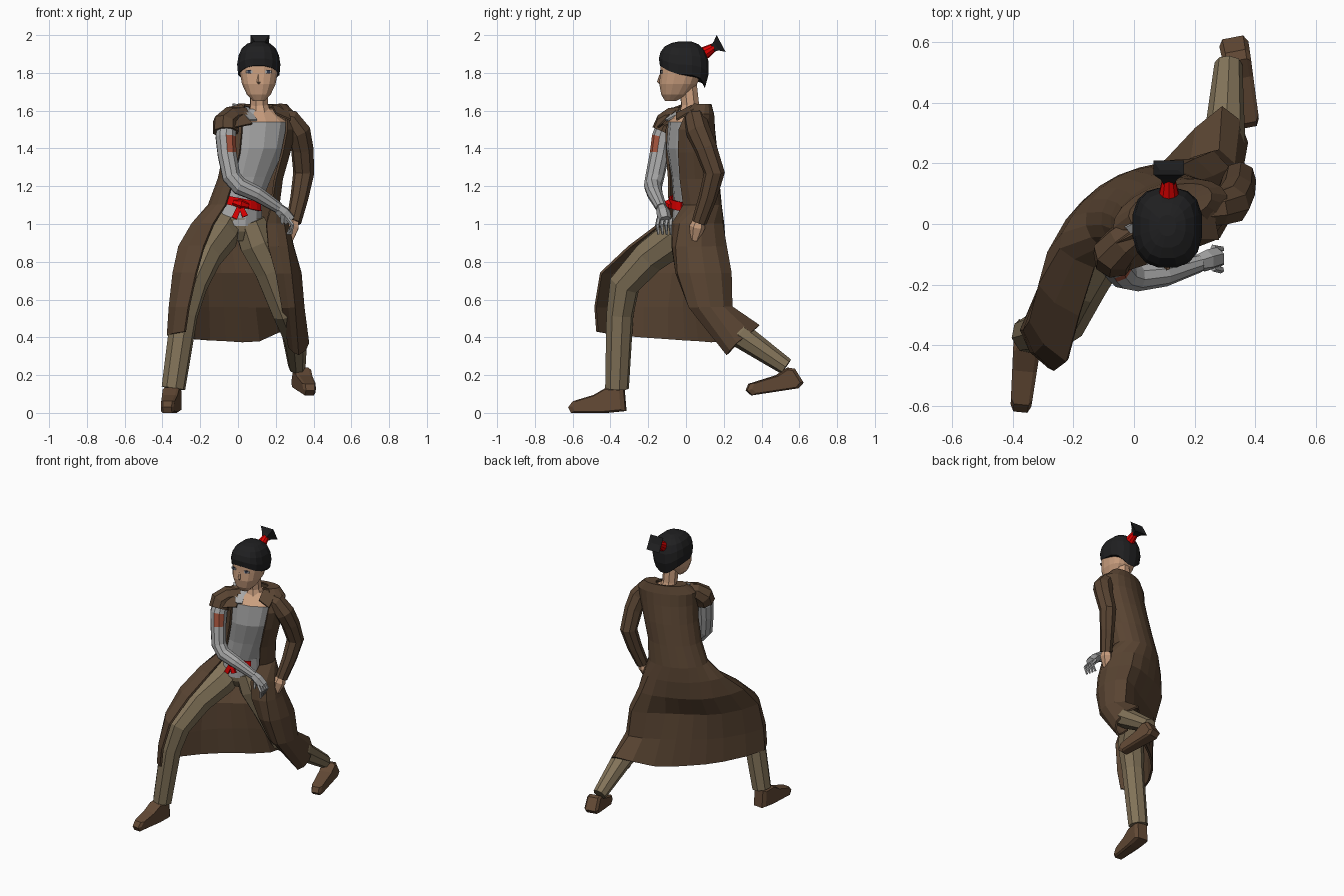
import bpy, bmesh, math
from mathutils import Vector, Matrix


def material(name, r, g, b):
    m = bpy.data.materials.new(name)
    m.diffuse_color = (r, g, b, 1)
    return m


COAT = material("coat brown", 0.10, 0.058, 0.032)
BOOT = material("boot brown", 0.125, 0.068, 0.036)
PANTS = material("khaki", 0.225, 0.172, 0.1)
SHIRT = material("shirt grey", 0.39, 0.39, 0.39)
SKIN = material("skin", 0.60, 0.35, 0.215)
HAIR = material("hair black", 0.014, 0.014, 0.015)
RED = material("bright red", 0.72, 0.0, 0.0)
PATCH = material("rust patch", 0.40, 0.095, 0.05)
EYE = material("eye dark", 0.03, 0.04, 0.07)


def make(name, bm, *mats):
    bmesh.ops.recalc_face_normals(bm, faces=bm.faces)
    me = bpy.data.meshes.new(name)
    bm.to_mesh(me)
    bm.free()
    for m in mats:
        me.materials.append(m)
    ob = bpy.data.objects.new(name, me)
    bpy.context.collection.objects.link(ob)
    return ob


def loft(name, rings, *mats, closed=True, cap=True, rule=None):
    bm = bmesh.new()
    rows = [[bm.verts.new(p) for p in r] for r in rings]
    n = len(rows[0])
    for a, b in zip(rows, rows[1:]):
        for i in range(n if closed else n - 1):
            j = (i + 1) % n
            bm.faces.new((a[i], a[j], b[j], b[i]))
    if closed and cap:
        bm.faces.new(rows[0])
        bm.faces.new(rows[-1])
    bmesh.ops.recalc_face_normals(bm, faces=bm.faces)
    bm.normal_update()
    if rule:
        for f in bm.faces:
            f.material_index = rule(f.calc_center_median(), f.normal)
    return make(name, bm, *mats)


def tube(name, path, *mats, sides=8, flat=1.0, rule=None):
    """path of (x, y, z, radius); rings turn with the path"""
    pts = [Vector(p[:3]) for p in path]
    u = Vector((1, 0.05, 0.02))
    rings = []
    for i, p in enumerate(pts):
        t = (pts[min(i + 1, len(pts) - 1)] - pts[max(i - 1, 0)]).normalized()
        if abs(u.dot(t)) > 0.95:
            u = Vector((0, 1, 0))
        u = (u - t * u.dot(t)).normalized()
        v = t.cross(u)
        r = path[i][3]
        rings.append([p + u * r * math.cos(a) + v * r * flat * math.sin(a)
                      for a in (2 * math.pi * (k + 0.5) / sides for k in range(sides))])
    return loft(name, rings, *mats, rule=rule)


def oval(z, cx, cy, rx, ry, twist, a0=0, a1=360, n=12, closed=True):
    """oval ring, or arc of one, twisted about z"""
    c, s = math.cos(math.radians(twist)), math.sin(math.radians(twist))
    out = []
    for k in range(n):
        a = math.radians(a0 + (a1 - a0) * k / (n if closed else n - 1))
        x, y = rx * math.cos(a), ry * math.sin(a)
        out.append((cx + x * c - y * s, cy + x * s + y * c, z))
    return out


def resample(pts, per=2):
    """smooth curve through points"""
    p = [Vector(q) for q in pts]
    p = [2 * p[0] - p[1]] + p + [2 * p[-1] - p[-2]]
    out = []
    for i in range(1, len(p) - 2):
        a, b, c, d = p[i - 1:i + 3]
        for k in range(per):
            t = k / per
            out.append(0.5 * (2 * b + (c - a) * t + (2 * a - 5 * b + 4 * c - d) * t * t
                              + (3 * b - a - 3 * c + d) * t ** 3))
    return out + [p[-2]]


# Shirt torso with bare skin at the collar
torso = [(0.99, 0, 0.035, 0.135, 0.105, 22), (1.12, 0.012, 0.035, 0.12, 0.10, 20),
         (1.25, 0.055, 0.03, 0.13, 0.105, 18), (1.4, 0.10, 0.015, 0.155, 0.115, 18),
         (1.54, 0.12, 0.01, 0.17, 0.095, 18), (1.61, 0.115, 0.035, 0.07, 0.055, 15)]
loft("shirt", [oval(*r) for r in torso], SHIRT, SKIN,
     rule=lambda c, n: int(c.z > 1.55 and 0.07 < c.x < 0.22))
loft("pelvis", [oval(0.91, 0.0, 0.03, 0.07, 0.06, 22), oval(0.96, 0, 0.03, 0.135, 0.09, 22),
                oval(1.03, 0, 0.035, 0.138, 0.105, 22)], PANTS)

# Long coat: open arcs for the back, splined rows for the skirt
upper = [(1.625, 0.115, 0.06, 0.07, 0.045, 17), (1.63, 0.12, 0.06, 0.14, 0.06, 17),
         (1.58, 0.12, 0.035, 0.19, 0.095, 18),
         (1.5, 0.12, 0.02, 0.185, 0.12, 18), (1.38, 0.10, 0.025, 0.175, 0.13, 18),
         (1.24, 0.065, 0.035, 0.17, 0.13, 18), (1.1, 0.03, 0.045, 0.19, 0.13, 20)]
hem_z = (0.35, 0.31, 0.37, 0.46, 0.38, 0.38, 0.39, 0.41, 0.43)
skirt = [
    (1.0, [(0.15, -0.07), (0.24, -0.03), (0.26, 0.08), (0.16, 0.19), (0.02, 0.18),
           (-0.11, 0.12), (-0.2, 0.02), (-0.24, -0.08), (-0.13, -0.14)]),
    (0.88, [(0.16, -0.07), (0.26, -0.05), (0.29, 0.08), (0.2, 0.21), (0.04, 0.175),
            (-0.11, 0.11), (-0.22, 0.01), (-0.31, -0.2), (-0.18, -0.30)]),
    (0.74, [(0.2, -0.04), (0.28, -0.04), (0.33, 0.1), (0.26, 0.235), (0.07, 0.13),
            (-0.09, 0.04), (-0.23, -0.07), (-0.34, -0.32), (-0.22, -0.45)]),
    (0.56, [(0.235, 0.04), (0.30, 0.02), (0.345, 0.13), (0.28, 0.24), (0.09, 0.16),
            (-0.08, 0.05), (-0.23, -0.09), (-0.36, -0.35), (-0.26, -0.48)]),
    (hem_z, [(0.27, 0.26), (0.32, 0.22), (0.37, 0.27), (0.29, 0.385), (0.11, 0.21),
             (-0.07, 0.07), (-0.23, -0.09), (-0.37, -0.35), (-0.28, -0.47)])]
rows = [oval(*r, -52, 225, 17, False) for r in upper]
for z, xy in skirt:
    zs = z if isinstance(z, tuple) else (z,) * 9
    rows.append(resample([(x, y, h) for (x, y), h in zip(xy, zs)]))
coat = loft("coat", rows, COAT, closed=False)
sol = coat.modifiers.new("thickness", "SOLIDIFY")
sol.thickness, sol.offset = 0.014, 0

# Lapels and shirt collar
for name, pts, mat in (
        ("right_lapel", [(-0.06, -0.06, 1.615), (0.02, -0.02, 1.63), (0.075, -0.12, 1.53), (-0.02, -0.15, 1.51)], COAT),
        ("left_lapel", [(0.26, 0.06, 1.615), (0.18, 0.03, 1.625), (0.2, -0.05, 1.585), (0.28, -0.05, 1.55)], COAT),
        ("right_collar", [(-0.03, -0.01, 1.635), (0.05, 0.03, 1.62), (0.1, -0.095, 1.55), (0.06, -0.11, 1.55)], SHIRT)):
    bm = bmesh.new()
    bm.faces.new([bm.verts.new(p) for p in pts])
    m = make(name, bm, mat).modifiers.new("thickness", "SOLIDIFY")
    m.thickness, m.offset = 0.01, 0

# Sash across the front with knot and tails
sash = [[(x, y, z - 0.2 * (x - 0.01)) for x, y, z in oval(h, 0.008, 0.03, r, r - 0.02, 20, -172, -50, 9, False)]
        for h, r in ((1.09, 0.134), (1.137, 0.132))]
m = loft("sash", sash, RED, closed=False).modifiers.new("thickness", "SOLIDIFY")
m.thickness, m.offset = 0.012, 0
tube("sash_knot", [(-0.025, -0.088, 1.115, 0.014), (0.015, -0.095, 1.105, 0.026), (0.055, -0.082, 1.095, 0.014)], RED, sides=6)
for i, x in enumerate((-0.02, 0.038)):
    tube(f"sash_tail_{i + 1}", [(0.012, -0.093, 1.1, 0.016), (x, -0.1, 1.03 + i * 0.01, 0.022)], RED, sides=4, flat=0.5)

# Trouser legs
tube("right_leg", [(-0.06, 0.03, 1.01, 0.09), (-0.10, -0.04, 0.94, 0.105), (-0.18, -0.19, 0.83, 0.095),
                   (-0.245, -0.325, 0.68, 0.085), (-0.285, -0.35, 0.52, 0.073), (-0.342, -0.365, 0.13, 0.064)], PANTS)
tube("left_leg", [(0.06, 0.03, 1.01, 0.09), (0.10, 0.04, 0.9, 0.10), (0.17, 0.07, 0.76, 0.09),
                  (0.25, 0.13, 0.54, 0.078), (0.30, 0.29, 0.41, 0.068), (0.312, 0.53, 0.245, 0.046)], PANTS)


# Boots: side profile extruded, slightly narrower at the toe
def boot(name, heel, yaw, pitch, prof):
    M = Matrix.Translation(heel) @ Matrix.Rotation(yaw, 4, 'Z') @ Matrix.Rotation(pitch, 4, 'X')
    rings = [[M @ Vector((s * (0.05 - 0.055 * l), -l, z)) for l, z in prof] for s in (-1, -0.7, 0.7, 1)]
    for r in (rings[0], rings[-1]):
        mid = sum(r, Vector()) / len(r)
        r[:] = [mid + (p - mid) * 0.85 for p in r]
    loft(name, rings, BOOT)


boot("right_boot", (-0.345, -0.318, 0.0), -0.10, 0,
     [(0, 0.01), (0.1, 0), (0.29, 0), (0.305, 0.03), (0.28, 0.062), (0.17, 0.095), (0.1, 0.135), (0.01, 0.13)])
boot("left_boot", (0.325, 0.62, 0.135), 0.19, 0.15,
     [(0, 0.025), (0.03, 0.0), (0.28, 0), (0.305, 0.03), (0.285, 0.062), (0.13, 0.085), (0.065, 0.115), (0.035, 0.105)])

# Covered left arm and bare hand
tube("left_sleeve", [(0.2, 0.04, 1.57, 0.05), (0.275, 0.05, 1.55, 0.06), (0.32, 0.065, 1.49, 0.066), (0.34, 0.105, 1.4, 0.06),
                     (0.348, 0.15, 1.27, 0.056), (0.325, 0.115, 1.14, 0.048), (0.295, 0.07, 1.01, 0.04)], COAT)
tube("left_hand", [(0.295, 0.07, 1.03, 0.026), (0.285, 0.06, 0.985, 0.042), (0.27, 0.045, 0.915, 0.024)], SKIN, sides=6)

# Grey right arm with short sleeve, painted patch and fingers
tube("right_sleeve", [(0.03, -0.01, 1.57, 0.055), (-0.035, -0.06, 1.56, 0.064), (-0.065, -0.095, 1.53, 0.072),
                      (-0.065, -0.115, 1.485, 0.07)], COAT)
tube("right_arm", [(-0.06, -0.10, 1.54, 0.05), (-0.065, -0.125, 1.46, 0.056), (-0.058, -0.14, 1.37, 0.052),
                   (-0.035, -0.165, 1.25, 0.05), (0.01, -0.175, 1.2, 0.048), (0.1, -0.165, 1.16, 0.042),
                   (0.215, -0.13, 1.085, 0.03)], SHIRT, PATCH, sides=10,
     rule=lambda c, n: int(1.37 < c.z < 1.46 and n.dot(Vector((0.55, -0.83, 0))) > 0.7))
tube("right_hand", [(0.205, -0.13, 1.09, 0.028), (0.24, -0.12, 1.06, 0.036), (0.275, -0.11, 1.02, 0.034)], SHIRT, sides=6)
for i in range(4):
    y = -0.145 + 0.022 * i
    tube(f"finger_{i + 1}", [(0.262, y, 1.03, 0.012), (0.288, y * 1.05, 0.995, 0.011), (0.28 - 0.006 * i, y, 0.945, 0.007)],
         SHIRT, sides=5)
tube("thumb", [(0.235, -0.14, 1.05, 0.012), (0.235, -0.15, 1.0, 0.008)], SHIRT, sides=5)


# Head: neck, face, nose, eyes
def squarish(z, cx, cy, rx, ry, n=16, e=0.8):
    out = []
    for k in range(n):
        a = 2 * math.pi * (k + 0.5) / n
        c, s = math.cos(a), math.sin(a)
        out.append((cx + rx * math.copysign(abs(c) ** e, c), cy + ry * math.copysign(abs(s) ** e, s), z))
    return out


HX = 0.11
tube("neck", [(0.117, 0.025, 1.555, 0.075), (0.112, 0.022, 1.63, 0.05), (HX, 0.01, 1.74, 0.05)], SKIN)
face = [(1.652, -0.112, -0.05, 0.032), (1.685, -0.132, 0.01, 0.064), (1.74, -0.143, 0.06, 0.09),
        (1.80, -0.138, 0.085, 0.102), (1.86, -0.136, 0.095, 0.105), (1.92, -0.09, 0.07, 0.07)]
loft("face", [squarish(z, HX, (f + b) / 2, w, (b - f) / 2) for z, f, b, w in face], SKIN)
tube("nose", [(HX, -0.137, 1.79, 0.004), (HX, -0.143, 1.752, 0.011), (HX, -0.137, 1.742, 0.005)], SKIN, sides=5)
for name, s in (("right_eye", -1), ("left_eye", 1)):
    for part, w, h, d, mat in (("_white", 0.036, 0.014, 0.007, SHIRT), ("_pupil", 0.016, 0.017, 0.009, EYE)):
        bm = bmesh.new()
        bmesh.ops.create_cube(bm, size=1, matrix=Matrix.Translation((HX + s * 0.05, -0.1315, 1.806))
                              @ Matrix.Rotation(s * 0.2, 4, 'Z') @ Matrix.Diagonal((w, d, h, 1)))
        make(name + part, bm, mat)

# Hair cap: fringe arched in front, low at the nape
cap = []
for u, r in ((0.0, 0.98), (0.3, 1.02), (0.58, 0.95), (0.8, 0.79), (0.94, 0.53), (1.0, 0.25)):
    ring = []
    for x, y, _ in squarish(0, 0, 0, 1, 1):
        back, front = max(0, y) ** 3, max(0, -y) ** 2
        low = 1.79 - 0.075 * back + 0.05 * front
        rr = r - 0.22 * back * (1 - u) ** 2
        ring.append((HX + 0.114 * rr * x, -0.005 + 0.138 * rr * y, low + (1.966 - low) * u))
    cap.append(ring)
loft("hair", cap, HAIR)
tube("hair_tie", [(0.115, 0.09, 1.90, 0.036), (0.115, 0.15, 1.937, 0.022)], RED, sides=10)
tube("topknot", [(0.115, 0.14, 1.93, 0.025), (0.115, 0.16, 1.942, 0.038), (0.115, 0.186, 1.956, 0.071),
                 (0.115, 0.175, 1.95, 0.03)], HAIR, sides=4)
